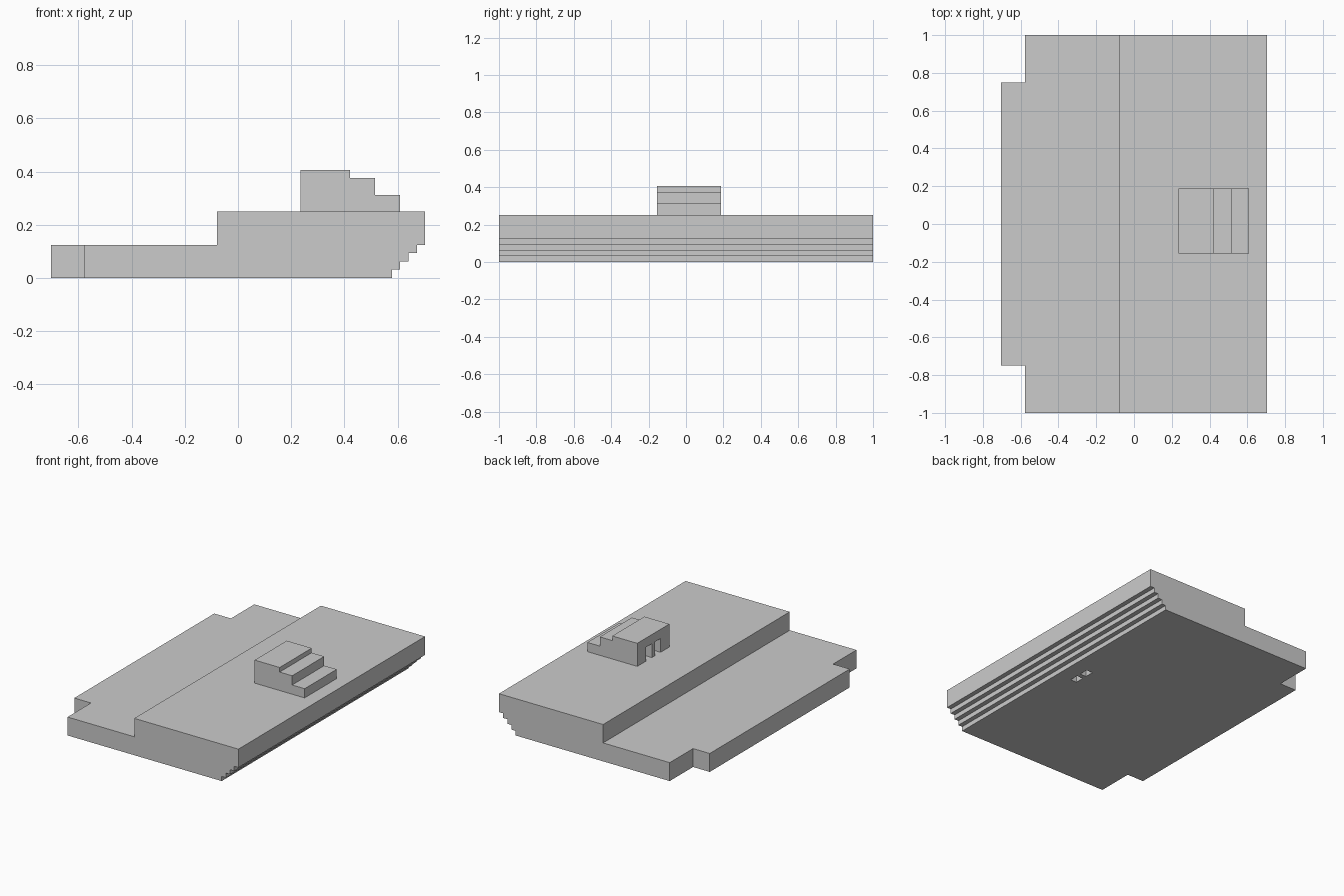
import bpy, bmesh

if "Cube" in bpy.data.objects:
    bpy.data.objects.remove(bpy.data.objects["Cube"])

U = 1 / 32  # grid step used by the whole model


def extrude_profile(name, pts, y0, y1):
    """Extrude a closed x/z outline from y0 to y1."""
    bm = bmesh.new()
    face = bm.faces.new([bm.verts.new((x, y0, z)) for x, z in pts])
    res = bmesh.ops.extrude_face_region(bm, geom=[face])
    verts = [g for g in res["geom"] if isinstance(g, bmesh.types.BMVert)]
    bmesh.ops.translate(bm, verts=verts, vec=(0, y1 - y0, 0))
    bmesh.ops.recalc_face_normals(bm, faces=bm.faces)
    mesh = bpy.data.meshes.new(name)
    bm.to_mesh(mesh)
    bm.free()
    obj = bpy.data.objects.new(name, mesh)
    bpy.context.collection.objects.link(obj)
    return obj


def cut_box(target, x, y, z):
    """Subtract a box given by its x, y and z ranges."""
    pts = [(x[0], z[0]), (x[1], z[0]), (x[1], z[1]), (x[0], z[1])]
    cutter = extrude_profile("cutter", pts, *y)
    cutter.hide_render = True
    mod = target.modifiers.new("cut", 'BOOLEAN')
    mod.operation = 'DIFFERENCE'
    mod.solver = 'EXACT'
    mod.object = cutter
    bpy.context.view_layer.objects.active = target
    bpy.ops.object.modifier_apply(modifier=mod.name)
    bpy.data.objects.remove(cutter)


# Stepped platform: low terrace, high deck and four undercut steps
half = 22.5 * U
outline = [(-half, 0)]
for i in range(4):
    x = half - (4 - i) * U
    outline += [(x, i * U), (x, (i + 1) * U)]
outline += [(half, 0.125), (half, 0.25), (-2.5 * U, 0.25),
            (-2.5 * U, 0.125), (-half, 0.125)]
platform = extrude_profile("platform", outline, -1, 1)

# Notched corners of the low terrace
for y in ((-1.1, -0.75), (0.75, 1.1)):
    cut_box(platform, (-1, -18.5 * U), y, (-0.1, 0.2))

# Stepped block on the deck
cabin = extrude_profile("stepped_cabin", [
    (7.5 * U, 0.25), (19.5 * U, 0.25), (19.5 * U, 10 * U), (16.5 * U, 10 * U),
    (16.5 * U, 12 * U), (13.5 * U, 12 * U), (13.5 * U, 13 * U),
    (7.5 * U, 13 * U)], -5 * U, 6 * U)

# Two doorways leading to shafts that open in the underside
for y in ((-2 * U, 0), (U, 3 * U)):
    cut_box(cabin, (0.1, 15 * U), y, (0.2, 11 * U))
    cut_box(platform, (13.5 * U, 15 * U), y, (-0.1, 0.3))
